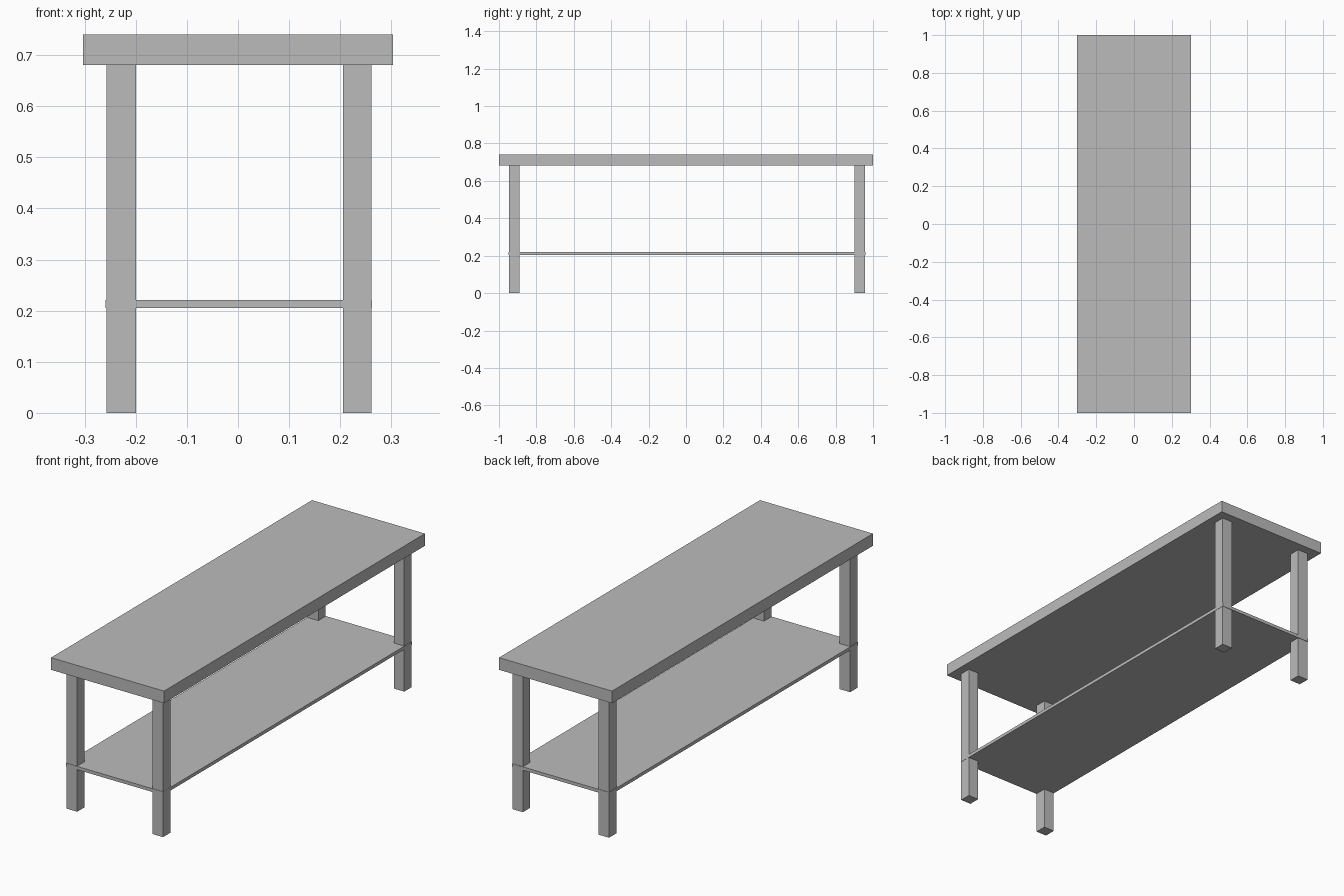
import bpy

cube = bpy.data.objects.get("Cube")
if cube:
    bpy.data.objects.remove(cube, do_unlink=True)

# Single plain grey finish
grey = bpy.data.materials.new("plain_grey")
grey.use_nodes = True
GREY = (0.5, 0.5, 0.5, 1)
grey.diffuse_color = GREY
grey.node_tree.nodes["Principled BSDF"].inputs["Base Color"].default_value = GREY


def box(name, low, high):
    """Axis-aligned box between two opposite corners."""
    centre = [(a + b) / 2 for a, b in zip(low, high)]
    bpy.ops.mesh.primitive_cube_add(size=1, location=centre)
    obj = bpy.context.object
    obj.name = name
    obj.scale = [b - a for a, b in zip(low, high)]
    bpy.ops.object.transform_apply(location=False, rotation=False, scale=True)
    obj.data.materials.append(grey)
    return obj


TOP_Z, UNDERSIDE_Z = 0.74, 0.681

# Thick bench top
box("bench_top", (-0.303, -1, UNDERSIDE_Z), (0.303, 1, TOP_Z))

# Square legs, reaching from the floor to the underside of the top
leg_x = {"right": (-0.257, -0.2), "left": (0.205, 0.261)}
leg_y = {"front": (-0.947, -0.891), "back": (0.901, 0.957)}
for side, (x0, x1) in leg_x.items():
    for end, (y0, y1) in leg_y.items():
        box(f"{end}_{side}_leg", (x0, y0, 0), (x1, y1, UNDERSIDE_Z))

# Thin lower shelf, just proud of the legs
box("lower_shelf", (-0.259, -0.949, 0.205), (0.262, 0.959, 0.221))
